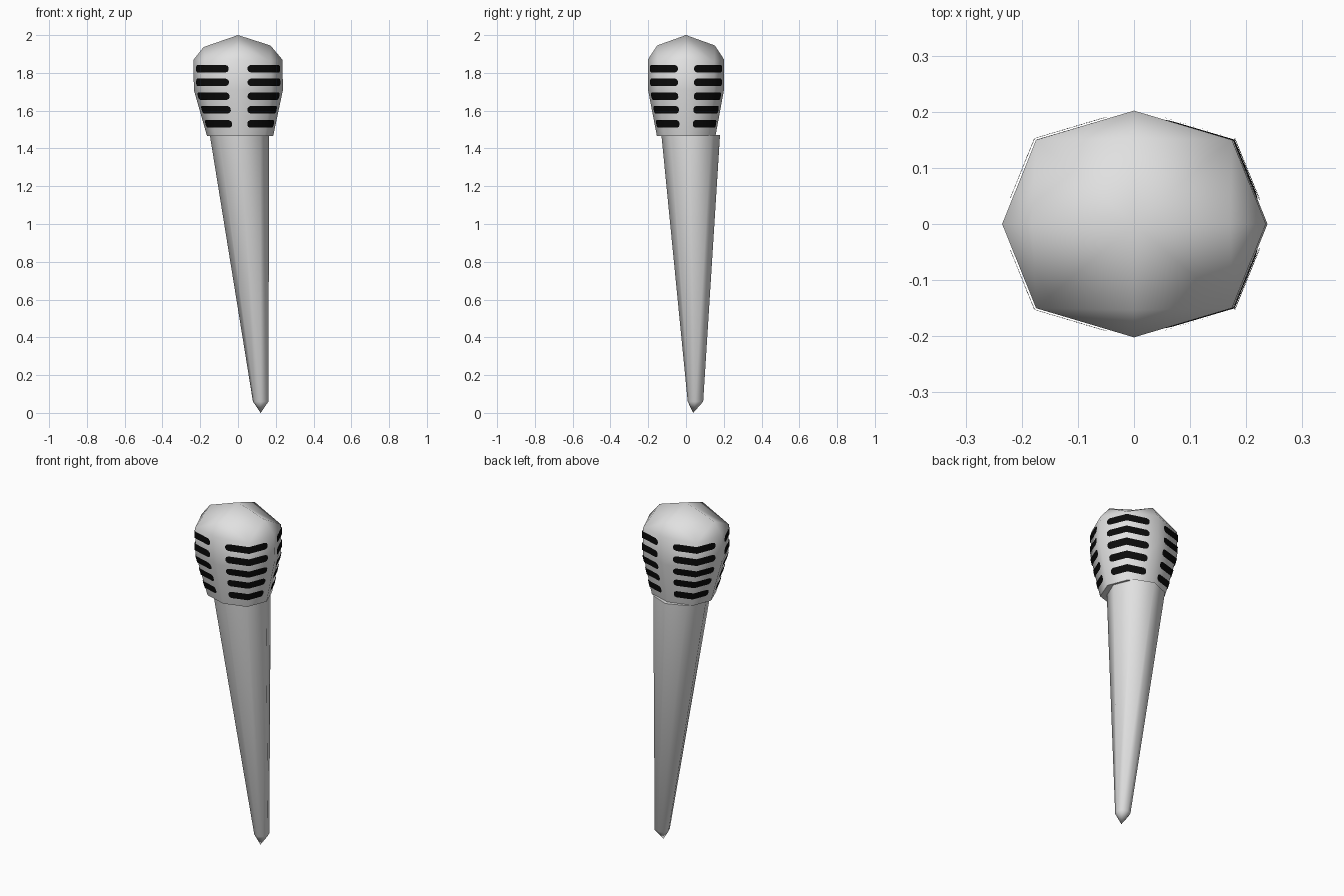
import bpy, math
from mathutils import Vector

if "Cube" in bpy.data.objects:
    bpy.data.objects.remove(bpy.data.objects["Cube"])


def material(name, rgb):
    m = bpy.data.materials.new(name)
    m.diffuse_color = (*rgb, 1)
    m.use_nodes = True
    m.node_tree.nodes["Principled BSDF"].inputs["Base Color"].default_value = m.diffuse_color
    return m


GREY = material("light grey", (0.75, 0.75, 0.75))
BLACK = material("black", (0.003, 0.003, 0.003))
SIDES = 8


def make(name, verts, faces, mat):
    me = bpy.data.meshes.new(name)
    me.from_pydata(verts, [], faces)
    me.materials.append(mat)
    ob = bpy.data.objects.new(name, me)
    bpy.context.collection.objects.link(ob)
    bpy.context.view_layer.objects.active = ob
    for o in bpy.context.selected_objects:
        o.select_set(False)
    ob.select_set(True)
    bpy.ops.object.shade_smooth_by_angle(angle=math.radians(60))
    return ob


def ring(cx, cy, z, rx, ry, corner=1.0, corner_z=None):
    """Eight points; the diagonal ones can be pushed out or dropped."""
    pts = []
    for i in range(SIDES):
        a = math.tau * i / SIDES
        f = corner if i % 2 else 1.0
        pz = corner_z if (i % 2 and corner_z) else z
        pts.append(Vector((cx + rx * f * math.cos(a), cy + ry * f * math.sin(a), pz)))
    return pts


def bridge(a, b):
    """Side quads from lower ring a to upper ring b (start indices)."""
    return [(a + i, a + (i + 1) % SIDES, b + (i + 1) % SIDES, b + i) for i in range(SIDES)]


# Head: eight-sided wall with four cusps and a peak on top
low = ring(0.011, 0.001, 1.465, 0.175, 0.155, 1.05)
mid = ring(0.002, 0.0, 1.71, 0.236, 0.201, 1.05)
high = ring(0, 0, 1.87, 0.235, 0.202, 1.05, 1.86)
cusps = [Vector((0.172, 0, 1.945)), Vector((0, 0.153, 1.945)),
         Vector((-0.182, 0, 1.937)), Vector((0, -0.153, 1.945))]
verts = low + mid + high + cusps + [Vector((0, 0, 2.0))]
faces = [tuple(reversed(range(SIDES)))] + bridge(0, 8) + bridge(8, 16)
for k in range(4):
    axis, cusp = 16 + 2 * k, 24 + k
    after, before = 16 + (2 * k + 1) % 8, 16 + (2 * k - 1) % 8
    faces += [(axis, after, cusp), (before, axis, cusp),
              (cusp, after, 28), (before, cusp, 28)]
make("head", verts, faces, GREY)


# Slots: thin black strips wrapping each diagonal corner of the head
def wall(i, z):
    lo, hi = (low, mid) if z < 1.71 else (mid, high)
    a, b = lo[i % SIDES], hi[i % SIDES]
    return a.lerp(b, (z - a.z) / (b.z - a.z))


COLUMNS = [(-0.72, 0.006), (-0.69, 0.015), (-0.62, 0.02), (0, 0.02),
           (0.62, 0.02), (0.69, 0.015), (0.72, 0.006)]
verts, faces = [], []
for corner in (1, 3, 5, 7):
    for z in (1.822, 1.75, 1.677, 1.605, 1.53):
        start = len(verts)
        for s, half in COLUMNS:
            side = corner + (1 if s > 0 else -1)
            for h in (z - half, z + half):
                p = wall(corner, h).lerp(wall(side, h), abs(s))
                verts.append(Vector((p.x * 1.02, p.y * 1.02, p.z)))
        for c in range(len(COLUMNS) - 1):
            n = start + 2 * c
            faces.append((n, n + 2, n + 3, n + 1))
make("slots", verts, faces, BLACK)

# Handle: leaning tapered shaft ending in a short point
verts = (ring(0.12, 0.05, 0.06, 0.041, 0.041) + ring(0.008, 0.025, 1.47, 0.157, 0.155)
         + [Vector((0.12, 0.038, 0.0))])
faces = bridge(0, 8) + [tuple(range(8, 16))]
faces += [((i + 1) % SIDES, i, 16) for i in range(SIDES)]
make("handle", verts, faces, GREY)
